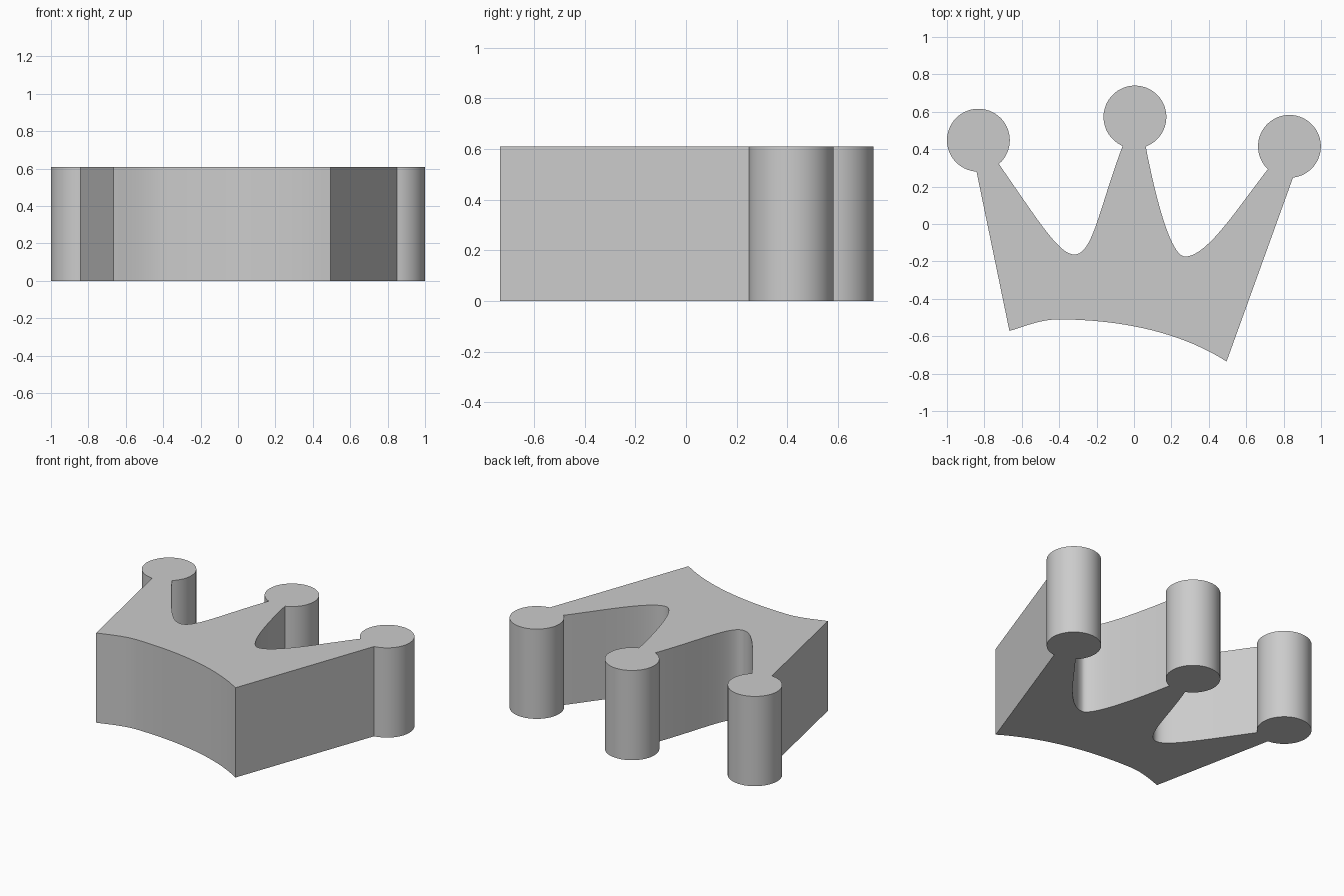
import bpy, bmesh, math
from mathutils import Vector

if "Cube" in bpy.data.objects:
    bpy.data.objects.remove(bpy.data.objects["Cube"])

HEIGHT = 0.61
RADIUS = 0.168


def bezier(p0, p1, p2, p3, n=20):
    """Points along a cubic curve, leaving out the first."""
    p0, p1, p2, p3 = map(Vector, (p0, p1, p2, p3))
    return [p0 * (1 - t) ** 3 + p1 * 3 * t * (1 - t) ** 2 + p2 * 3 * t * t * (1 - t) + p3 * t ** 3
            for t in (i / n for i in range(1, n + 1))]


def ball(center, start, end, n=56):
    """Clockwise arc around a round tip, from one neck point to the other."""
    c = Vector(center)
    a, b = [math.atan2(p[1] - c.y, p[0] - c.x) for p in (start, end)]
    if b > a:
        b -= 2 * math.pi
    return [c + RADIUS * Vector((math.cos(a + (b - a) * i / n), math.sin(a + (b - a) * i / n)))
            for i in range(n + 1)]


# Neck points where the spikes meet the round tips
left_a, left_b = (-0.842, 0.28), (-0.724, 0.323)
mid_a, mid_b = (-0.061, 0.417), (0.062, 0.417)
right_a, right_b = (0.714, 0.291), (0.85, 0.249)
valley_l, valley_r = (-0.318, -0.163), (0.273, -0.174)
corner_l, corner_r, arch = (-0.666, -0.572), (0.495, -0.735), (-0.41, -0.51)

# Outline, clockwise from the lower left corner
outline = ball((-0.832, 0.448), left_a, left_b)
outline += bezier(left_b, (-0.5, 0.0), (-0.40, -0.163), valley_l)
outline += bezier(valley_l, (-0.22, -0.163), (-0.185, 0.09), mid_a)[:-1]
outline += ball((0.005, 0.572), mid_a, mid_b)
outline += bezier(mid_b, (0.135, 0.04), (0.21, -0.174), valley_r)
outline += bezier(valley_r, (0.39, -0.174), (0.55, 0.08), right_a)[:-1]
outline += ball((0.831, 0.415), right_a, right_b)
outline += [Vector(corner_r)]
outline += bezier(corner_r, (0.22, -0.56), (-0.12, -0.51), arch)
outline += bezier(arch, (-0.5, -0.512), (-0.58, -0.545), corner_l)

# Extrude the outline into a slab
bm = bmesh.new()
base = bm.faces.new([bm.verts.new((p.x, p.y, 0)) for p in outline])
top = bmesh.ops.extrude_face_region(bm, geom=[base], use_keep_orig=True)
bmesh.ops.translate(bm, vec=(0, 0, HEIGHT),
                    verts=[g for g in top["geom"] if isinstance(g, bmesh.types.BMVert)])
bmesh.ops.recalc_face_normals(bm, faces=bm.faces)
mesh = bpy.data.meshes.new("crown")
bm.to_mesh(mesh)
bm.free()
crown = bpy.data.objects.new("crown", mesh)
bpy.context.collection.objects.link(crown)

grey = bpy.data.materials.new("plain grey")
grey.diffuse_color = (0.6, 0.6, 0.6, 1)
grey.use_nodes = True
grey.node_tree.nodes["Principled BSDF"].inputs["Base Color"].default_value = grey.diffuse_color
mesh.materials.append(grey)

bpy.context.view_layer.objects.active = crown
crown.select_set(True)
bpy.ops.object.shade_smooth_by_angle(angle=math.radians(30))
